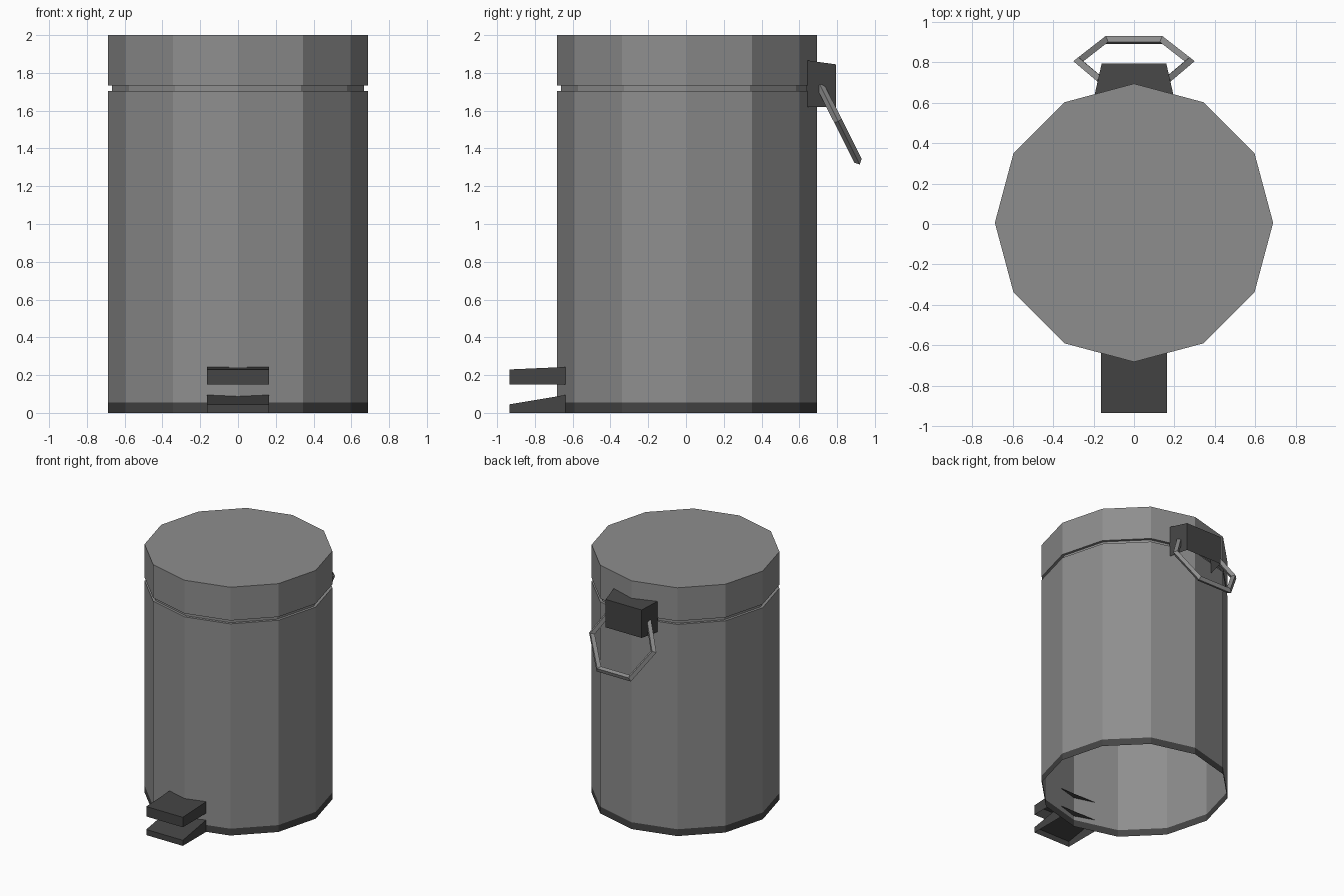
import bpy, bmesh, math
from mathutils import Vector

if "Cube" in bpy.data.objects:
    bpy.data.objects.remove(bpy.data.objects["Cube"])

SIDES, R, CY = 12, 0.688, 0.006


def material(name, v):
    m = bpy.data.materials.new(name)
    m.diffuse_color = (v, v, v, 1)
    m.use_nodes = True
    m.node_tree.nodes["Principled BSDF"].inputs["Base Color"].default_value = m.diffuse_color
    return m


steel = material("grey steel", 0.27)
plastic = material("dark plastic", 0.058)


def make(name, bm, mat):
    me = bpy.data.meshes.new(name)
    bm.to_mesh(me)
    bm.free()
    me.materials.append(mat)
    ob = bpy.data.objects.new(name, me)
    bpy.context.collection.objects.link(ob)
    return ob


def lathe(name, profile, mat, cap=False):
    """Twelve-sided shell through (radius, z) points, bottom to top."""
    bm = bmesh.new()
    rings = []
    for r, z in profile:
        rings.append([bm.verts.new((r * math.cos(2 * math.pi * i / SIDES),
                                    CY + r * math.sin(2 * math.pi * i / SIDES), z))
                      for i in range(SIDES)])
    for a, b in zip(rings, rings[1:]):
        for i in range(SIDES):
            j = (i + 1) % SIDES
            bm.faces.new((a[i], a[j], b[j], b[i]))
    if cap:
        bm.faces.new(rings[-1])
    return make(name, bm, mat)


def hood(name, wall, tip, mat):
    """Box open underneath and towards the bin; ends are (half width, y, bottom, top)."""
    bm = bmesh.new()
    a, b = [[bm.verts.new(p) for p in ((-w, y, z0), (-w, y, z1), (w, y, z1), (w, y, z0))]
            for w, y, z0, z1 in (wall, tip)]
    for i in range(3):
        bm.faces.new((a[i], a[i + 1], b[i + 1], b[i]))
    bm.faces.new(b)
    if tip[1] > wall[1]:
        bmesh.ops.reverse_faces(bm, faces=bm.faces[:])
    # make sure the top faces up and the rest follows it
    bm.normal_update()
    if bm.faces[:][1].normal.z < 0:
        bmesh.ops.reverse_faces(bm, faces=bm.faces[:])
    bmesh.ops.recalc_face_normals(bm, faces=bm.faces[:])
    bm.normal_update()
    if bm.faces[:][1].normal.z < 0:
        bmesh.ops.reverse_faces(bm, faces=bm.faces[:])
    return make(name, bm, mat)


# bin shell, open at the bottom
lathe("base_band", [(R, 0), (R, 0.055)], plastic)
lathe("bin_body", [(R, 0.055), (R, 1.705), (0.667, 1.705)], steel)
lathe("lid_groove", [(0.667, 1.705), (0.667, 1.732)], steel)
lathe("lid", [(0.667, 1.732), (R, 1.732), (R, 2.0)], steel, cap=True)

# foot pedals at the front
hood("lower_pedal", (0.163, -0.638, 0.0, 0.095), (0.163, -0.935, 0.0, 0.045), plastic)
hood("upper_pedal", (0.163, -0.638, 0.15, 0.243), (0.163, -0.935, 0.15, 0.23), plastic)

# hinge housing at the back
hood("hinge_housing", (0.195, 0.638, 1.62, 1.867), (0.16, 0.793, 1.62, 1.845), plastic)

# carrying handle: diamond-section wire bent in a tilted plane
half = [Vector((0.165, 0.712, 1.73)), Vector((0.275, 0.805, 1.545)), Vector((0.14, 0.91, 1.335))]
path = half + [Vector((-p.x, p.y, p.z)) for p in reversed(half)]
normal = Vector((0, 0.395, 0.198)).normalized()
bm = bmesh.new()
rings = []
for i, p in enumerate(path):
    d_in = (p - path[i - 1]).normalized() if i else (path[1] - p).normalized()
    d_out = (path[i + 1] - p).normalized() if i < len(path) - 1 else d_in
    t = (d_in + d_out).normalized()
    side = normal.cross(t) * (0.022 / t.dot(d_in))
    rings.append([bm.verts.new(p + o) for o in (side, normal * 0.022, -side, -normal * 0.022)])
for a, b in zip(rings, rings[1:]):
    for i in range(4):
        j = (i + 1) % 4
        bm.faces.new((a[i], a[j], b[j], b[i]))
bm.faces.new(rings[0])
bm.faces.new(rings[-1])
bmesh.ops.recalc_face_normals(bm, faces=bm.faces[:])
make("carry_handle", bm, steel)
